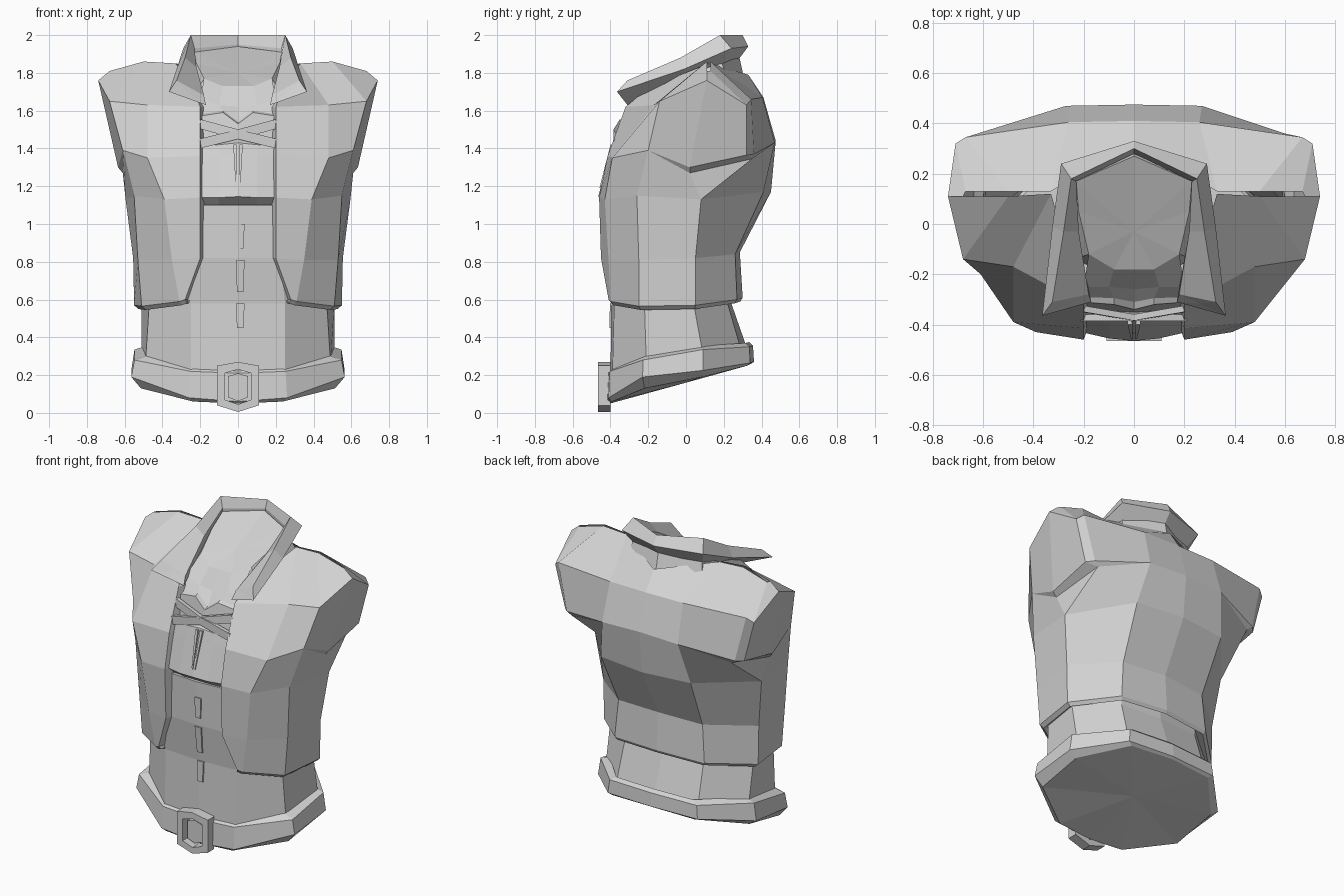
import bpy, bmesh
from mathutils import Vector

cloth = bpy.data.materials.new("plain grey")
cloth.diffuse_color = (0.65, 0.65, 0.65, 1)


def finish(name, bm):
    bmesh.ops.remove_doubles(bm, verts=bm.verts, dist=0.0005)
    bmesh.ops.recalc_face_normals(bm, faces=bm.faces)
    me = bpy.data.meshes.new(name)
    bm.to_mesh(me)
    bm.free()
    me.materials.append(cloth)
    ob = bpy.data.objects.new(name, me)
    bpy.context.collection.objects.link(ob)
    return ob


def mirrored(half):
    """Half row of points, continued with its mirror image in x."""
    return list(half) + [(-x, y, z) for x, y, z in reversed(half) if abs(x) > 1e-6]


def loft(name, rows, closed=True, caps=(), wrap=False):
    """Skin rows of points; caps are fan centres for (first, last) row."""
    bm = bmesh.new()
    vs = [[bm.verts.new(p) for p in r] for r in rows]
    n = len(rows[0])
    pairs = list(zip(vs, vs[1:])) + ([(vs[-1], vs[0])] if wrap else [])
    for a, b in pairs:
        for i in range(n if closed else n - 1):
            j = (i + 1) % n
            bm.faces.new((a[i], a[j], b[j], b[i]))
    for row, c in zip((vs[0], vs[-1]), caps):
        if c:
            cv = bm.verts.new(c)
            for i in range(n):
                bm.faces.new((row[i], row[(i + 1) % n], cv))
    return finish(name, bm)


def half_loft(name, halves, **kw):
    return loft(name, [mirrored(h) for h in halves], **kw)


# Tilted belt with a chamfered lower edge, closed underneath
belt_xy = [(0, -.42), (.26, -.41), (.565, -.23), (.565, .09), (.32, .34), (0, .36)]
low = [.05, .06, .13, .19, .25, .26]
mid = [.06, .08, .19, .225, .265, .27]
top = [.21, .22, .28, .335, .35, .355]


def belt_row(s, zs, dz=0):
    return [(x * s, y * (s + 1) / 2, z + dz) for (x, y), z in zip(belt_xy, zs)]


half_loft("belt", [belt_row(.91, low), belt_row(1, mid), belt_row(.97, top),
                   belt_row(.86, top, .02)], caps=((0, 0, .16), None))

# Shirt waist, from the belt up under the vest
half_loft("shirt_waist", [
    [(0, -.40, .20), (.25, -.39, .20), (.49, -.21, .26), (.51, .09, .31), (.29, .29, .34), (0, .32, .35)],
    [(0, -.395, .58), (.25, -.38, .58), (.47, -.22, .58), (.51, .04, .58), (.28, .22, .58), (0, .24, .58)],
    [(0, -.42, .82), (.22, -.41, .82), (.47, -.22, .82), (.50, .04, .82), (.27, .21, .82), (0, .24, .82)],
    [(0, -.425, 1.1), (.22, -.41, 1.1), (.48, -.22, 1.1), (.50, .05, 1.1), (.27, .30, 1.1), (0, .35, 1.1)],
], caps=(None, (0, 0, 1.1)))

# Shirt chest: overhanging lower edge, recess behind the laces, neckline step
half_loft("shirt_chest", [
    [(.21, -.37, 1.08), (.10, -.38, 1.08), (0, -.38, 1.08)],
    [(.21, -.43, 1.14), (.10, -.455, 1.14), (0, -.465, 1.145)],
    [(.21, -.38, 1.36), (.10, -.395, 1.36), (0, -.405, 1.36)],
    [(.21, -.365, 1.41), (.10, -.38, 1.42), (0, -.385, 1.43)],
    [(.21, -.33, 1.43), (.10, -.345, 1.44), (0, -.35, 1.45)],
    [(.21, -.31, 1.57), (.08, -.32, 1.59), (0, -.34, 1.53)],
    [(.21, -.29, 1.58), (.08, -.295, 1.60), (0, -.31, 1.54)],
    [(.20, -.25, 1.66), (.10, -.25, 1.63), (0, -.26, 1.62)],
    [(.18, -.12, 1.77), (.08, -.18, 1.73), (0, -.18, 1.73)],
], closed=False)

# Neck stump with a fanned cap
half_loft("neck", [
    [(0, -.20, 1.64), (.10, -.20, 1.64), (.24, -.14, 1.66), (.30, .12, 1.76), (.27, .22, 1.76), (0, .31, 1.76)],
    [(0, -.18, 1.73), (.08, -.18, 1.73), (.18, -.12, 1.77), (.22, .05, 1.85), (.23, .17, 1.91), (0, .27, 1.94)],
], caps=(None, (0, -.03, 1.80)))

# Vest: each row runs from the front opening round to the back centre.
# Columns: opening, front, front side, side, armhole back (twice), back, centre.
side = [(.55, .05, .57), (.555, .05, .82), (.595, .08, 1.13)]
vest = [
    [(.28, -.41, .60), (.31, -.40, .59), (.51, -.25, .565)] + side[:1] * 3 + [(.32, .27, .60), (0, .30, .61)],
    [(.20, -.45, .82), (.35, -.41, .81), (.53, -.25, .81)] + side[1:2] * 3 + [(.30, .26, .84), (0, .285, .85)],
    [(.20, -.46, 1.14), (.39, -.43, 1.13), (.55, -.26, 1.15)] + side[2:] * 3 + [(.32, .41, 1.17), (0, .45, 1.17)],
    # armpit undercut
    [(.20, -.415, 1.36), (.48, -.39, 1.35), (.61, -.20, 1.39), (.61, .02, 1.27), (.57, .35, 1.345), (.57, .35, 1.345),
     (.27, .47, 1.43), (0, .475, 1.44)],
    [(.20, -.415, 1.36), (.48, -.39, 1.35), (.61, -.20, 1.39), (.635, .02, 1.30), (.64, .32, 1.365), (.60, .36, 1.37),
     (.27, .47, 1.43), (0, .475, 1.44)],
    [(.20, -.32, 1.62), (.48, -.17, 1.63), (.68, -.14, 1.65), (.74, .11, 1.76), (.71, .32, 1.63), (.67, .345, 1.66),
     (.26, .405, 1.67), (0, .41, 1.67)],
    [(.24, -.20, 1.72), (.33, .12, 1.85), (.50, .11, 1.86), (.68, .11, 1.81), (.67, .13, 1.81), (.50, .13, 1.86),
     (.33, .13, 1.85), (0, .33, 1.79)],
]
# turned-in hem below and turned-in edge along the opening
hem = vest[0]
vest = [[(x * .85, y * .85, z + .02) for x, y, z in hem],
        [(x * .96, y * .96, z - .02) for x, y, z in hem]] + vest
vest = [[(r[0][0] - .022, r[0][1] + .06, r[0][2])] + r for r in vest]
half_loft("vest", vest, closed=False)

# Folded collar: four-point section swept round the neck, front tips closed
stations = [
    [(.325, -.31, 1.76), (.365, -.365, 1.70), (.17, -.31, 1.63), (.18, -.28, 1.68)],
    [(.28, -.03, 1.88), (.325, -.01, 1.82), (.23, -.02, 1.76), (.22, -.03, 1.83)],
    [(.25, .18, 2.0), (.29, .24, 1.93), (.25, .19, 1.85), (.23, .17, 1.93)],
    [(0, .30, 2.0), (0, .33, 1.94), (0, .27, 1.86), (0, .28, 1.95)],
]
stations += [[(-x, y, z) for x, y, z in s] for s in reversed(stations[:3])]
tips = [sum((Vector(p) for p in s), Vector()) / 4 for s in (stations[0], stations[-1])]
loft("collar", stations, caps=tips)


def strip(name, a, b, w0, w1, d):
    """Flat strap from a to b, tapering from w0 to w1, d deep."""
    a, b = Vector(a), Vector(b)
    across = (b - a).cross(Vector((0, 1, 0))).normalized() / 2
    back = Vector((0, d, 0))
    rows = [[p + across * w, p - across * w, p - across * w + back, p + across * w + back]
            for p, w in ((a, w0), (b, w1))]
    return loft(name, rows, caps=(a + back / 2, b + back / 2))


# Crossed laces over the chest
for s in (-1, 1):
    knot = (0, -.385, 1.475)
    strip("lace_upper", (s * .205, -.35, 1.53), knot, .05, .05, .025)
    strip("lace_lower", (s * .205, -.385, 1.425), knot, .05, .05, .025)

# Hanging lace ends and stitches down the centre line
for s in (-1, 1):
    strip("lace_end", (s * .016, -.40, 1.42), (s * .008, -.458, 1.19), .018, .008, .03)
for z0, z1, y0, y1 in ((.87, 1.0, -.428, -.43), (.64, .81, -.41, -.427), (.45, .58, -.405, -.403)):
    strip("stitch", (.012, y0, z0), (.012, y1, z1), .035, .045, .03)

# Buckle: hexagonal frame round a recessed plate
outer = [(-.11, .25), (0, .27), (.11, .25), (.11, .04), (0, .005), (-.11, .04)]
inner = [(-.07, .21), (0, .23), (.07, .21), (.07, .07), (0, .045), (-.07, .07)]
loft("buckle_frame", [[(x, y, z) for x, z in pts] for pts, y in
                      ((outer, -.40), (outer, -.465), (inner, -.465), (inner, -.40))], wrap=True)
plate = [(x * .75, .13 + (z - .13) * .8) for x, z in inner]
loft("buckle_plate", [[(x, y, z) for x, z in plate] for y in (-.40, -.44)],
     caps=((0, -.40, .13), (0, -.44, .13)))
